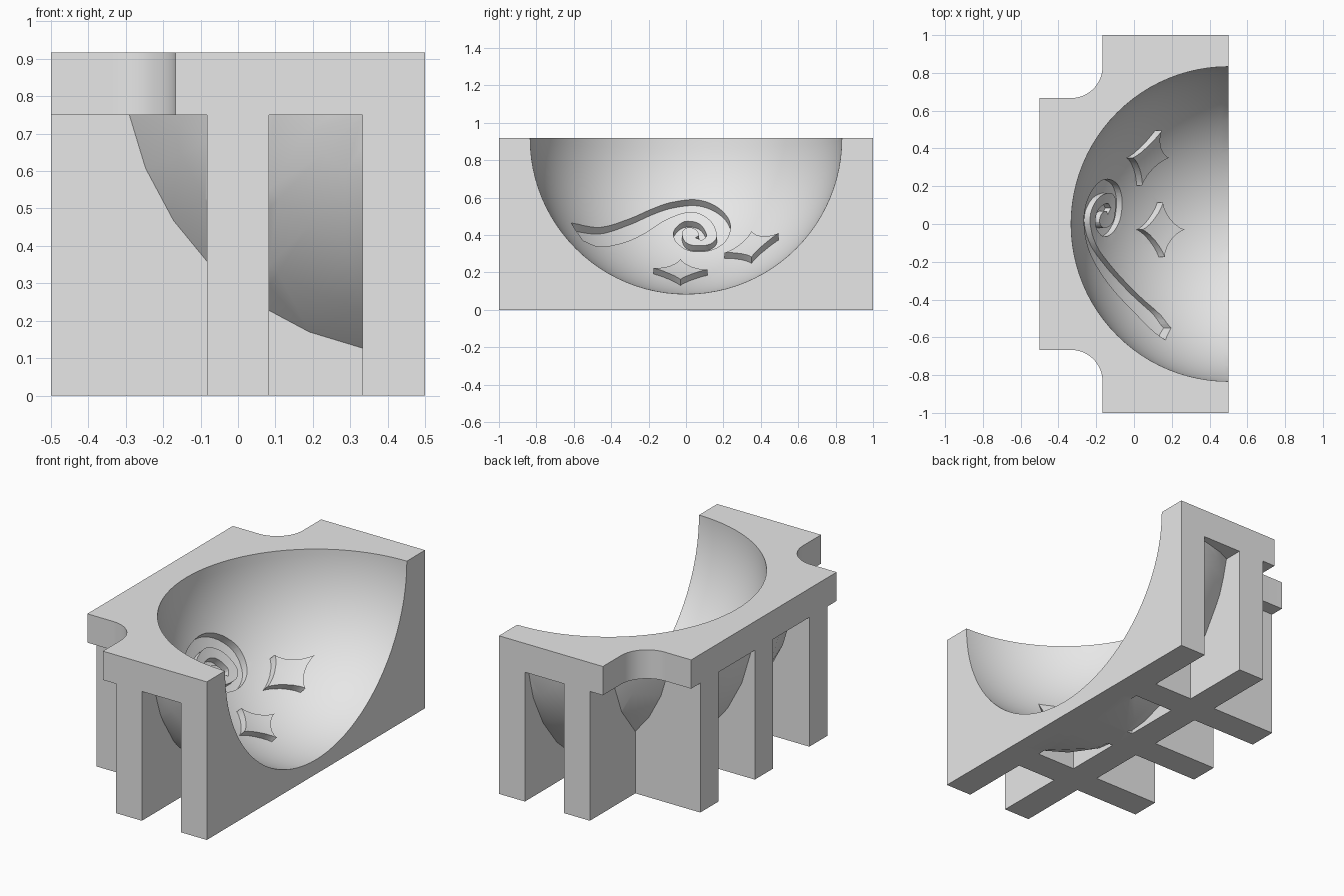
import bpy, bmesh, math
from mathutils import Vector, Matrix

if "Cube" in bpy.data.objects:
    bpy.data.objects.remove(bpy.data.objects["Cube"])

T = 1 / 6                                   # wall thickness
TOP, PLATE = 0.917, 0.75                    # height of rim and plate underside
C = Vector((0.5, 0, TOP))                   # centre of the bowl
R = 0.833                                   # bowl radius
V = Vector((-1, 0, 1)).normalized()         # "up" of the carving plane
D = Vector((-1, 0, -1)).normalized()        # direction of carving

grey = bpy.data.materials.new("light_grey")
grey.diffuse_color = (0.8, 0.8, 0.8, 1)
grey.use_nodes = True
grey.node_tree.nodes["Principled BSDF"].inputs["Base Color"].default_value = grey.diffuse_color


def finish(name, bm):
    bmesh.ops.recalc_face_normals(bm, faces=bm.faces)
    me = bpy.data.meshes.new(name)
    bm.to_mesh(me)
    bm.free()
    ob = bpy.data.objects.new(name, me)
    me.materials.append(grey)
    bpy.context.collection.objects.link(ob)
    return ob


def box(name, x0, x1, y0, y1, z0, z1):
    bm = bmesh.new()
    m = (Matrix.Translation(((x0 + x1) / 2, (y0 + y1) / 2, (z0 + z1) / 2))
         @ Matrix.Diagonal((x1 - x0, y1 - y0, z1 - z0, 1)))
    bmesh.ops.create_cube(bm, size=1, matrix=m)
    return finish(name, bm)


def sphere(name, r, seg):
    bm = bmesh.new()
    m = Matrix.Translation(C) @ Matrix.Rotation(math.pi / 2, 4, 'X')
    bmesh.ops.create_uvsphere(bm, u_segments=seg, v_segments=seg // 2, radius=r, matrix=m)
    return finish(name, bm)


def prism(name, points, shift):
    bm = bmesh.new()
    face = bm.faces.new([bm.verts.new(p) for p in points])
    ext = bmesh.ops.extrude_face_region(bm, geom=[face])["geom"]
    verts = [g for g in ext if isinstance(g, bmesh.types.BMVert)]
    bmesh.ops.translate(bm, verts=verts, vec=shift)
    return finish(name, bm)


def boolean(ob, other, op):
    """Apply a boolean and remove the helper."""
    mod = ob.modifiers.new("bool", 'BOOLEAN')
    mod.operation, mod.solver, mod.object = op, 'EXACT', other
    bpy.context.view_layer.objects.active = ob
    bpy.ops.object.modifier_apply(modifier=mod.name)
    bpy.data.objects.remove(other, do_unlink=True)


def on_plane(y, v, w=0.3):
    return C + Vector((0, y, 0)) + V * v + D * w


def spline(pts, n=4):
    """Catmull-Rom curve through 2D points."""
    p = [Vector(q) for q in pts]
    p = [2 * p[0] - p[1]] + p + [2 * p[-1] - p[-2]]
    out = []
    for a, b, c, d in zip(p, p[1:], p[2:], p[3:]):
        for i in range(n):
            t = i / n
            out.append(0.5 * (2 * b + (c - a) * t + (2 * a - 5 * b + 4 * c - d) * t * t
                              + (3 * b - a - 3 * c + d) * t ** 3))
    return out + [p[-2]]


# top plate with two rounded corner notches
side = [(-0.5, 2 / 3)]
for i in range(17):
    a = math.radians(-90 + 90 * i / 16)
    side.append((-1 / 3 + T * math.cos(a), 5 / 6 + T * math.sin(a)))
side += [(-T, 1), (0.5, 1)]
outline = side + [(x, -y) for x, y in reversed(side)]
body = prism("bowl_block", [(x, y, PLATE) for x, y in outline], Vector((0, 0, TOP - PLATE)))

# faceted outer shell, trimmed to the block
shell = sphere("shell", 1.0, 32)
boolean(shell, box("trim", -0.6, 0.5, -1.1, 1.1, 0, 0.85), 'INTERSECT')
boolean(body, shell, 'UNION')

# supporting ribs: two lengthwise, three crosswise
for x in (0.0, 0.5 - T / 2):
    boolean(body, box("long_rib", x - T / 2, x + T / 2, -1, 1, 0, PLATE + 0.05), 'UNION')
for y in (-0.5, 0, 0.5):
    boolean(body, box("cross_rib", -0.5, 0.5, y - T / 2, y + T / 2, 0, PLATE + 0.05), 'UNION')

# smooth round bowl
boolean(body, sphere("bowl_cut", R, 96), 'DIFFERENCE')

# engraved curling wave: outer and inner edge as (y, z) seen from the open side
outer = [(-.615, .465), (-.46, .44), (-.3, .487), (-.19, .535), (-.085, .572), (.05, .588),
         (.155, .556), (.225, .49), (.235, .42), (.2, .355), (.12, .315), (.02, .315),
         (-.05, .36), (-.065, .42), (-.01, .47), (.07, .46), (.11, .40), (.085, .37)]
inner = [(-.55, .37), (-.46, .337), (-.33, .36), (-.22, .41), (-.11, .48), (0, .52),
         (.075, .513), (.14, .465), (.165, .40), (.15, .365), (.11, .345), (.03, .345),
         (-.01, .37), (-.02, .415), (.01, .44), (.05, .43), (.07, .40), (.05, .385)]
wave = []
for y, z in spline(outer) + spline(inner)[::-1]:
    depth = math.sqrt(R * R - y * y - (z - TOP) ** 2)
    wave.append(on_plane(y, (z - TOP + depth) / math.sqrt(2)))
cut = prism("wave_cut", wave, D * 0.8)
boolean(cut, sphere("wave_floor", R + 0.042, 96), 'INTERSECT')
boolean(body, cut, 'DIFFERENCE')

# two raised four-pointed stars
for y0, v0 in ((-0.03, -0.252), (0.35, -0.11)):
    pts = []
    for i in range(32):
        a = math.tau * i / 32
        c, s = math.cos(a), math.sin(a)
        pts.append(on_plane(y0 + 0.145 * math.copysign(abs(c) ** 2.8, c),
                            v0 + 0.12 * math.copysign(abs(s) ** 2.8, s)))
    star = prism("star", pts, D * 0.8)
    boolean(star, sphere("star_base", R + 0.015, 96), 'INTERSECT')
    boolean(star, sphere("star_top", R - 0.042, 96), 'DIFFERENCE')
    boolean(body, star, 'UNION')

bpy.ops.object.select_all(action='DESELECT')
body.select_set(True)
bpy.context.view_layer.objects.active = body
bpy.ops.object.shade_smooth_by_angle(angle=math.radians(20))
